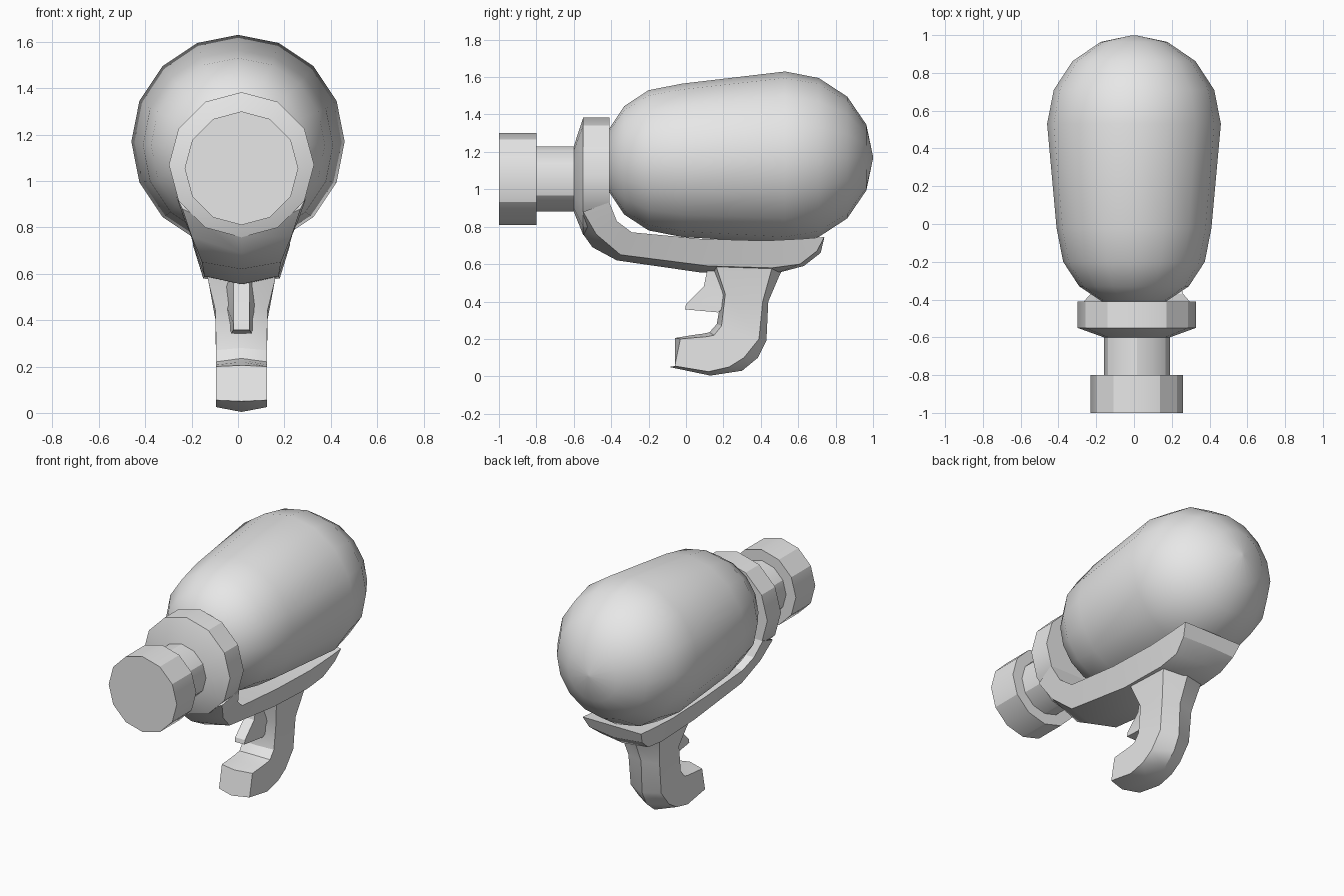
import bpy, bmesh
from math import sin, cos, pi, radians

if "Cube" in bpy.data.objects:
    bpy.data.objects.remove(bpy.data.objects["Cube"], do_unlink=True)

grey = bpy.data.materials.new("light grey")
grey.use_nodes = True
grey.diffuse_color = (0.8, 0.8, 0.8, 1)
grey.node_tree.nodes["Principled BSDF"].inputs["Base Color"].default_value = (0.8, 0.8, 0.8, 1)

MID = 0.015  # the gun parts share this x centre


def loft(name, sections, angle=30):
    """Skin equal-length closed sections and cap both ends."""
    bm = bmesh.new()
    rings = [[bm.verts.new(p) for p in s] for s in sections]
    n = len(rings[0])
    for a, b in zip(rings, rings[1:]):
        for i in range(n):
            j = (i + 1) % n
            bm.faces.new((a[i], a[j], b[j], b[i]))
    bm.faces.new(rings[0])
    bm.faces.new(rings[-1])
    bmesh.ops.recalc_face_normals(bm, faces=bm.faces)
    mesh = bpy.data.meshes.new(name)
    bm.to_mesh(mesh)
    bm.free()
    mesh.materials.append(grey)
    obj = bpy.data.objects.new(name, mesh)
    bpy.context.collection.objects.link(obj)
    bpy.ops.object.select_all(action="DESELECT")
    obj.select_set(True)
    bpy.context.view_layer.objects.active = obj
    bpy.ops.object.shade_smooth_by_angle(angle=radians(angle))
    return obj


def ring(x, y, z, r, n):
    return [(x + r * cos(2 * pi * i / n), y, z + r * sin(2 * pi * i / n)) for i in range(n)]


# Water tank: tapered capsule whose axis rises slightly to the back
profile = [(-0.43, 0.02), (-0.41, 0.17), (-0.33, 0.29), (-0.2, 0.375), (-0.02, 0.41)]
profile += [(0.53 + 0.47 * sin(a * pi / 8), 0.46 * cos(a * pi / 8)) for a in range(4)]
profile.append((0.999, 0.01))
loft("water_tank", [ring(0, y, 1.155 + 0.015 * min(max(y / 0.53, 0), 1), r, 16)
                    for y, r in profile], 60)

# Muzzle, barrel and collar, all twelve-sided
loft("muzzle", [ring(MID, y, 1.055, 0.245, 12) for y in (-1, -0.8)])
loft("barrel", [ring(MID, y, 1.055, 0.175, 12) for y in (-0.81, -0.59)])
loft("collar", [ring(MID, -0.6, 1.055, 0.175, 12), ring(MID, -0.55, 1.07, 0.313, 12),
                ring(MID, -0.41, 1.07, 0.313, 12)])

# Cradle: keeled strip bending from the collar to under the tank
# each row: inner edge y, z, half width; outer edge y, z, half width; keel y, z
cradle = [
    (-0.41, 0.93, 0.28, -0.55, 0.88, 0.255, -0.55, 0.76),
    (-0.37, 0.83, 0.245, -0.48, 0.76, 0.215, -0.5, 0.69),
    (-0.29, 0.77, 0.22, -0.35, 0.65, 0.17, -0.37, 0.62),
    (0.08, 0.735, 0.21, 0.12, 0.59, 0.16, 0.08, 0.555),
    (0.42, 0.725, 0.21, 0.46, 0.58, 0.165, 0.48, 0.55),
    (0.62, 0.735, 0.21, 0.61, 0.6, 0.17, 0.63, 0.59),
    (0.74, 0.745, 0.21, 0.7, 0.67, 0.19, 0.72, 0.66),
]
loft("cradle", [[(MID - iw, iy, iz), (MID - ow, oy, oz), (MID, ky, kz),
                 (MID + ow, oy, oz), (MID + iw, iy, iz)]
                for iy, iz, iw, oy, oz, ow, ky, kz in cradle])

# Grip: sections run from the cradle down and forward to the hooked toe
# each row: front side y, z; front ridge y, z; back side y, z; back ridge y, z; half width
grip = [
    (0.16, 0.62, 0.14, 0.62, 0.47, 0.62, 0.53, 0.6, 0.15),
    (0.165, 0.575, 0.14, 0.575, 0.46, 0.58, 0.5, 0.54, 0.145),
    (0.21, 0.44, 0.19, 0.43, 0.41, 0.4, 0.44, 0.4, 0.112),
    (0.19, 0.27, 0.165, 0.28, 0.39, 0.2, 0.43, 0.19, 0.11),
    (0.15, 0.22, 0.125, 0.235, 0.31, 0.1, 0.385, 0.1, 0.11),
    (0.11, 0.212, 0.09, 0.228, 0.23, 0.05, 0.3, 0.03, 0.11),
    (0.05, 0.207, 0.03, 0.22, 0.12, 0.025, 0.13, 0.004, 0.11),
    (-0.03, 0.2, -0.06, 0.205, -0.06, 0.055, -0.09, 0.05, 0.11),
]
loft("grip", [[(MID - w, fy, fz), (MID, ry, rz), (MID + w, fy, fz),
               (MID + w, by, bz), (MID, ky, kz), (MID - w, by, bz)]
              for fy, fz, ry, rz, by, bz, ky, kz, w in grip])

# Trigger: curved finger piece, wider at the back
# each row: front y, z; back y, z; back half width
trigger = [(0.12, 0.6, 0.22, 0.6, 0.09), (0.095, 0.48, 0.23, 0.46, 0.065),
           (0, 0.385, 0.22, 0.38, 0.05), (-0.005, 0.358, 0.17, 0.342, 0.045)]
loft("trigger", [[(MID - 0.035, fy, fz), (MID + 0.035, fy, fz),
                  (MID + w, by, bz), (MID - w, by, bz)]
                 for fy, fz, by, bz, w in trigger])
